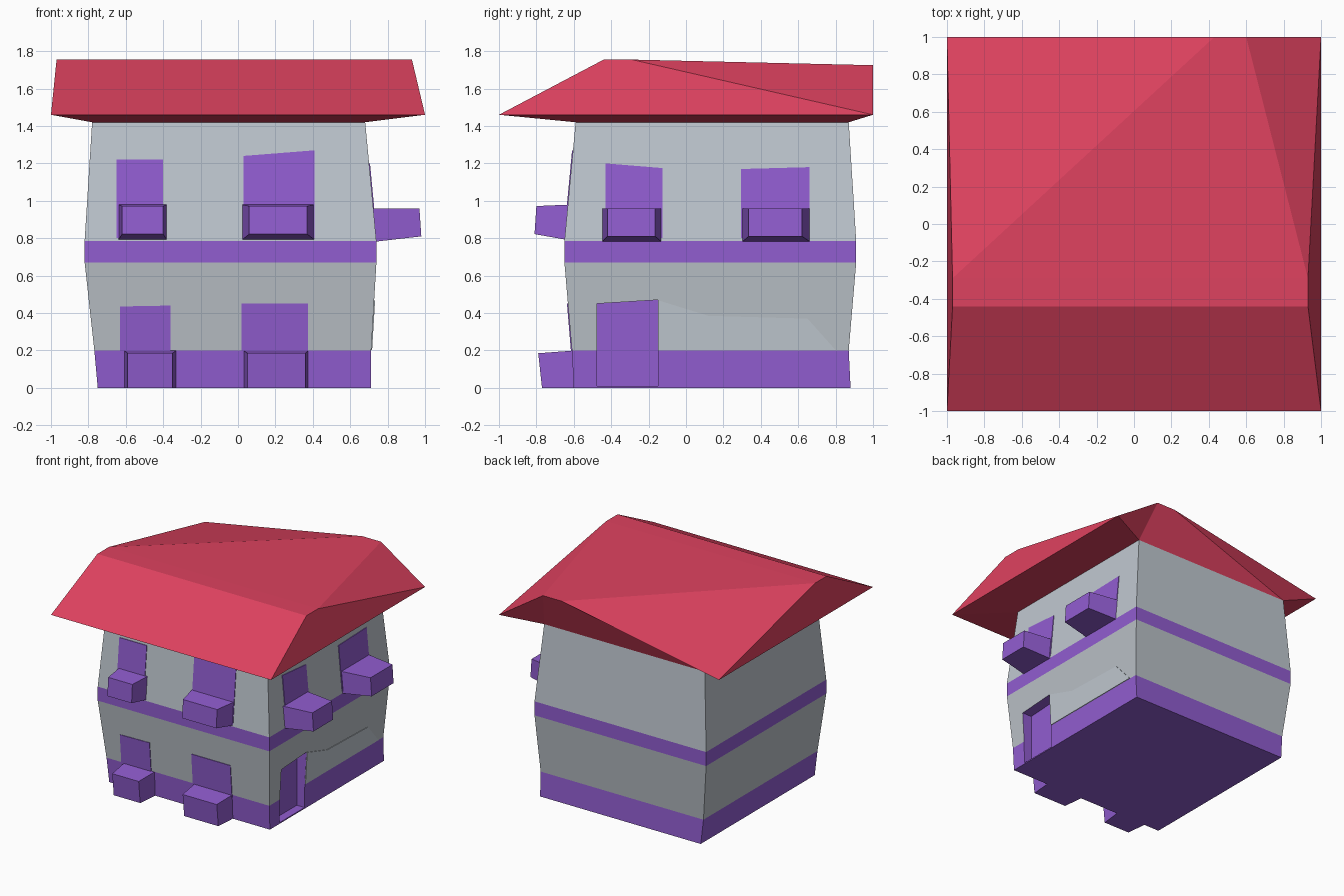
import bpy, bmesh

if "Cube" in bpy.data.objects:
    bpy.data.objects.remove(bpy.data.objects["Cube"])


def material(name, rgb):
    m = bpy.data.materials.new(name)
    m.diffuse_color = (*rgb, 1)
    m.use_nodes = True
    m.node_tree.nodes["Principled BSDF"].inputs["Base Color"].default_value = m.diffuse_color
    return m


RED = material("roof red", (0.73, 0.054, 0.115))
PURPLE = material("trim purple", (0.283, 0.109, 0.631))
UPPER = material("upper wall grey", (0.527, 0.578, 0.631))
LOWER = material("lower wall grey", (0.49, 0.53, 0.57))


def make(name, verts, faces, mats, face_mats=None):
    mesh = bpy.data.meshes.new(name)
    mesh.from_pydata(verts, [], faces)
    for m in mats:
        mesh.materials.append(m)
    if face_mats:
        for p, i in zip(mesh.polygons, face_mats):
            p.material_index = i
    bm = bmesh.new()
    bm.from_mesh(mesh)
    bmesh.ops.recalc_face_normals(bm, faces=bm.faces)
    bm.to_mesh(mesh)
    bm.free()
    ob = bpy.data.objects.new(name, mesh)
    bpy.context.collection.objects.link(ob)
    return ob


def prism(name, a, b, mat):
    """Solid between two matching outlines."""
    n = len(a)
    faces = [tuple(range(n)), tuple(range(2 * n - 1, n - 1, -1))]
    faces += [(i, (i + 1) % n, n + (i + 1) % n, n + i) for i in range(n)]
    return make(name, a + b, faces, [mat])


# House body: stacked rings (z, left, right, front, back)
LEVELS = [(0.0, -0.75, 0.71, -0.60, 0.88),
          (0.20, -0.768, 0.712, -0.61, 0.87),
          (0.67, -0.82, 0.74, -0.65, 0.91),
          (0.785, -0.82, 0.74, -0.65, 0.91),
          (1.42, -0.78, 0.68, -0.59, 0.87)]
verts, faces, fm = [], [(3, 2, 1, 0)], [0]
for z, l, r, f, b in LEVELS:
    verts += [(l, f, z), (r, f, z), (r, b, z), (l, b, z)]
for k, mi in enumerate([0, 1, 0, 2]):
    for i in range(4):
        j = (i + 1) % 4
        faces.append((4 * k + i, 4 * k + j, 4 * k + 4 + j, 4 * k + 4 + i))
        fm.append(mi)
faces.append((16, 17, 18, 19))
fm.append(2)
body = make("house_body", verts, faces, [PURPLE, LOWER, UPPER], fm)

# Door recess cut into the right wall
door = [(-0.475, 0.01), (-0.15, 0.01), (-0.15, 0.47), (-0.475, 0.45)]
cutter = prism("door_cutter", [(0.64, y, z) for y, z in door],
               [(1.0, y, z) for y, z in door], PURPLE)
cutter.hide_render = True
mod = body.modifiers.new("door", 'BOOLEAN')
mod.operation = 'DIFFERENCE'
mod.solver = 'EXACT'
mod.material_mode = 'TRANSFER'
mod.object = cutter
bpy.context.view_layer.objects.active = body
bpy.ops.object.modifier_apply(modifier="door")
bpy.data.objects.remove(cutter)


def on_wall(side, u, z, out):
    """Point on the front or right wall, pushed outwards."""
    col = 3 if side == "front" else 2
    for a, b in zip(LEVELS, LEVELS[1:]):
        if z <= b[0]:
            t = (z - a[0]) / (b[0] - a[0])
            w = a[col] + t * (b[col] - a[col])
            break
    return (u, w - out, z) if side == "front" else (w + out, u, z)


def plate(name, side, outline, mat):
    prism(name, [on_wall(side, u, z, -0.003) for u, z in outline],
          [on_wall(side, u, z, 0.005) for u, z in outline], mat)


def planter(name, side, inner, outer, z_in, z_out, reach):
    """Box tapering outwards; reach = outer coordinate at bottom and top."""
    a = [on_wall(side, u, z, -0.02) for u, z in
         ((inner[0], z_in[0]), (inner[1], z_in[0]), (inner[1], z_in[1]), (inner[0], z_in[1]))]
    b = []
    for u, z, r in ((outer[0], z_out[0], reach[0]), (outer[1], z_out[0], reach[0]),
                    (outer[1], z_out[1], reach[1]), (outer[0], z_out[1], reach[1])):
        b.append((u, r, z) if side == "front" else (r, u, z))
    prism(name, a, b, PURPLE)


# Windows with planter boxes:
# name, side, plate u0, u1, plate top left, right, box inner u, outer u
WINDOWS = [
    ("upper_left", "front", -0.65, -0.40, 1.22, 1.22, (-0.64, -0.38), (-0.62, -0.40)),
    ("upper_right", "front", 0.03, 0.41, 1.24, 1.27, (0.02, 0.41), (0.06, 0.37)),
    ("side_front", "right", -0.43, -0.125, 1.20, 1.175, (-0.45, -0.13), (-0.42, -0.165)),
    ("side_back", "right", 0.295, 0.66, 1.17, 1.18, (0.30, 0.665), (0.335, 0.62)),
    ("ground_left", "front", -0.63, -0.36, 0.435, 0.44, (-0.61, -0.33), (-0.59, -0.35)),
    ("ground_right", "front", 0.02, 0.375, 0.45, 0.45, (0.03, 0.375), (0.05, 0.36)),
]
for name, side, u0, u1, tl, tr, inner, outer in WINDOWS:
    if name.startswith("ground"):
        z0, z_in, z_out, reach = 0.18, (0.0, 0.20), (0.0, 0.185), (-0.77, -0.79)
    elif side == "front":
        z0, z_in, z_out, reach = 0.80, (0.79, 0.98), (0.822, 0.972), (-0.81, -0.80)
    else:
        z0, z_in, z_out, reach = 0.80, (0.78, 0.96), (0.81, 0.96), (0.98, 0.97)
    plate("window_" + name, side, [(u0, z0), (u1, z0), (u1, tr), (u0, tl)], PURPLE)
    planter("planter_" + name, side, inner, outer, z_in, z_out, reach)

# Pale patch on the lower right wall beside the door
plate("wall_patch", "right", [(-0.148, 0.202), (0.80, 0.202), (0.65, 0.37),
                              (0.12, 0.385), (-0.148, 0.468)], UPPER)

# Roof: flat main ridge across the front, second ridge running to the back
T, G, E = 1.755, 1.725, 1.46
roof_verts = [
    (-1, -1, E), (1, -1, E), (1, 1, E), (-1, 1, E),                    # 0-3 eaves
    (-0.97, -0.44, T), (0.93, -0.44, T),                               # 4-5 ridge front
    (-0.97, -0.29, T), (0.47, -0.29, T), (0.62, -0.29, T), (0.93, -0.29, T),  # 6-9
    (0.43, 1, G), (0.60, 1, G),                                        # 10-11 rear peak
    (-0.78, -0.59, 1.42), (0.68, -0.59, 1.42),                         # 12-13 wall top
    (0.68, 0.87, 1.42), (-0.78, 0.87, 1.42)]                           # 14-15
roof_faces = [
    (0, 1, 5, 4), (4, 5, 9, 8, 7, 6), (1, 2, 9), (1, 9, 5), (0, 4, 6), (0, 6, 3),
    (6, 10, 3), (6, 7, 10), (7, 8, 11, 10), (8, 9, 11), (9, 2, 11),
    (0, 12, 13, 1), (1, 13, 14, 2), (0, 3, 15, 12),
    (2, 14, 11), (11, 14, 10), (10, 14, 15), (10, 15, 3), (12, 15, 14, 13)]
make("roof", roof_verts, roof_faces, [RED])
